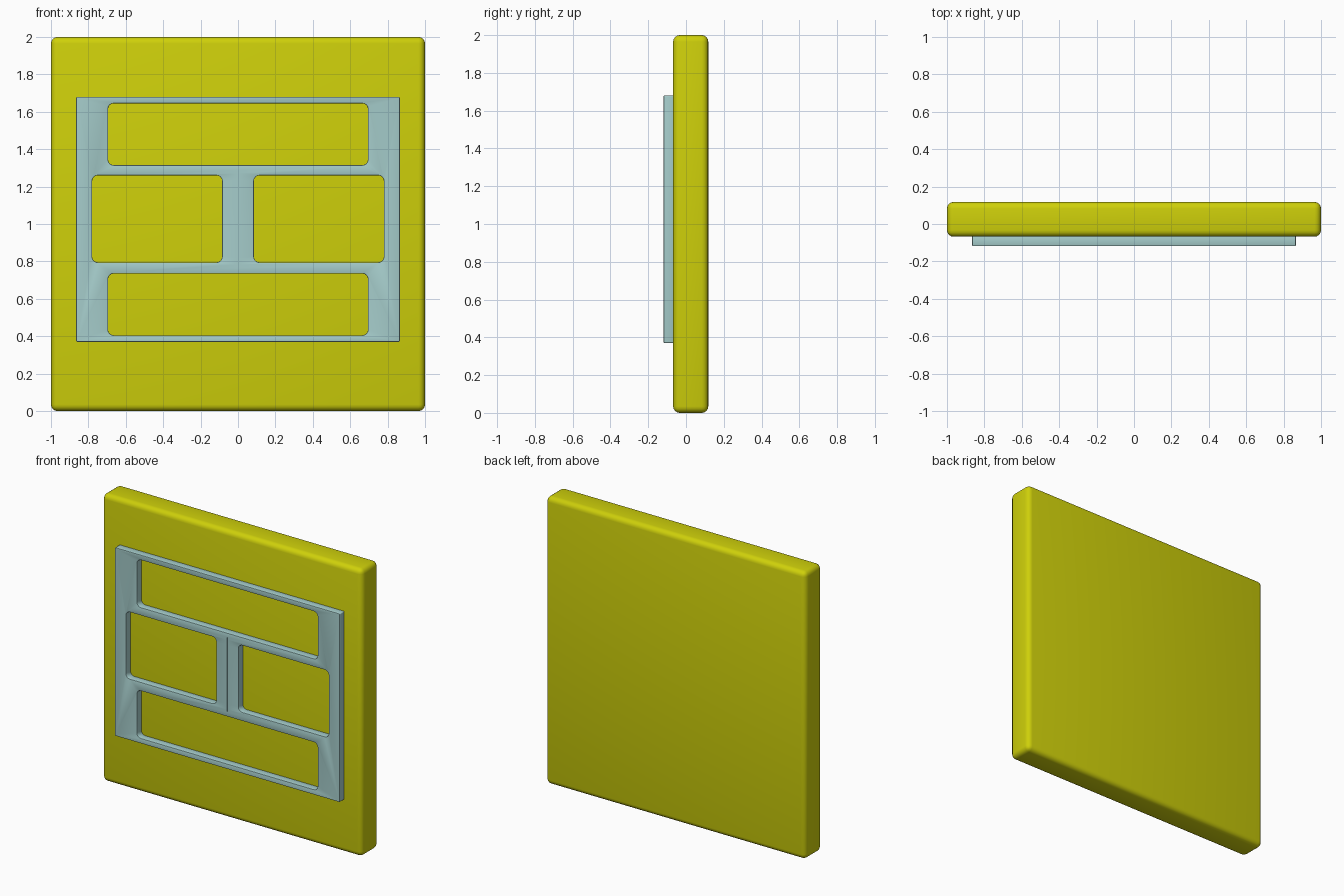
import bpy
import math

cube = bpy.data.objects.get("Cube")
if cube:
    bpy.data.objects.remove(cube, do_unlink=True)


def material(name, rgb):
    m = bpy.data.materials.new(name)
    m.use_nodes = True
    color = (*rgb, 1)
    m.diffuse_color = color
    m.node_tree.nodes["Principled BSDF"].inputs["Base Color"].default_value = color
    return m


def box(name, x, y, z):
    """Box spanning the given (min, max) ranges."""
    bpy.ops.mesh.primitive_cube_add(size=1, location=[sum(r) / 2 for r in (x, y, z)])
    ob = bpy.context.object
    ob.name = name
    ob.scale = [r[1] - r[0] for r in (x, y, z)]
    bpy.ops.object.transform_apply(location=False, rotation=False, scale=True)
    return ob


def rounded_outline(curve, x, z, radius, steps=4):
    """Add a closed rounded rectangle to a flat curve."""
    centers = [(x[1] - radius, z[1] - radius), (x[0] + radius, z[1] - radius),
               (x[0] + radius, z[0] + radius), (x[1] - radius, z[0] + radius)]
    points = []
    for corner, (cx, cz) in enumerate(centers):
        for i in range(steps + 1):
            a = math.pi / 2 * (corner + i / steps)
            points.append((cx + radius * math.cos(a), cz + radius * math.sin(a), 0, 1))
    spline = curve.splines.new("POLY")
    spline.points.add(len(points) - 1)
    for p, co in zip(spline.points, points):
        p.co = co
    spline.use_cyclic_u = True


def apply_modifier(ob, name):
    bpy.context.view_layer.objects.active = ob
    bpy.ops.object.modifier_apply(modifier=name)


def smooth(ob):
    bpy.ops.object.select_all(action="DESELECT")
    ob.select_set(True)
    bpy.context.view_layer.objects.active = ob
    bpy.ops.object.shade_smooth_by_angle(angle=math.radians(35))


yellow = material("yellow", (0.62, 0.63, 0.003))
pale_blue = material("pale blue", (0.38, 0.61, 0.60))

# Thick back panel with rounded edges
panel = box("panel", (-1, 1), (-0.068, 0.118), (0, 2))
panel.data.materials.append(yellow)
bevel = panel.modifiers.new("Round", "BEVEL")
bevel.width, bevel.segments = 0.035, 4
apply_modifier(panel, "Round")
smooth(panel)

# Raised frame with four rounded openings
EDGE = 0.004
curve = bpy.data.curves.new("frame", "CURVE")
curve.dimensions = "2D"
curve.fill_mode = "BOTH"
curve.extrude = 0.028 - EDGE
curve.bevel_depth = EDGE
curve.bevel_resolution = 1
curve.offset = -EDGE
rounded_outline(curve, (-0.865, 0.865), (0.37, 1.68), 0.006)
for z in ((0.405, 0.735), (1.315, 1.645)):
    rounded_outline(curve, (-0.695, 0.695), z, 0.03)
for x in ((-0.78, -0.085), (0.085, 0.78)):
    rounded_outline(curve, x, (0.795, 1.26), 0.03)
frame = bpy.data.objects.new("frame", curve)
bpy.context.collection.objects.link(frame)
frame.location.y = -0.09
frame.rotation_euler.x = math.pi / 2
bpy.ops.object.select_all(action="DESELECT")
frame.select_set(True)
bpy.context.view_layer.objects.active = frame
bpy.ops.object.convert(target="MESH")
frame.data.materials.clear()
frame.data.materials.append(pale_blue)

# Weld the curve's caps to its sides
bpy.ops.object.mode_set(mode="EDIT")
bpy.ops.mesh.select_all(action="SELECT")
bpy.ops.mesh.remove_doubles(threshold=0.0002)
bpy.ops.mesh.normals_make_consistent(inside=False)
bpy.ops.object.mode_set(mode="OBJECT")

# Fine seam down the middle post
cutter = box("seam_cutter", (-0.002, 0.002), (-0.13, -0.112), (0.77, 1.285))
cutter.hide_render = True
cut = frame.modifiers.new("Seam", "BOOLEAN")
cut.operation, cut.solver, cut.object = "DIFFERENCE", "EXACT", cutter
apply_modifier(frame, "Seam")
bpy.data.objects.remove(cutter, do_unlink=True)
smooth(frame)
